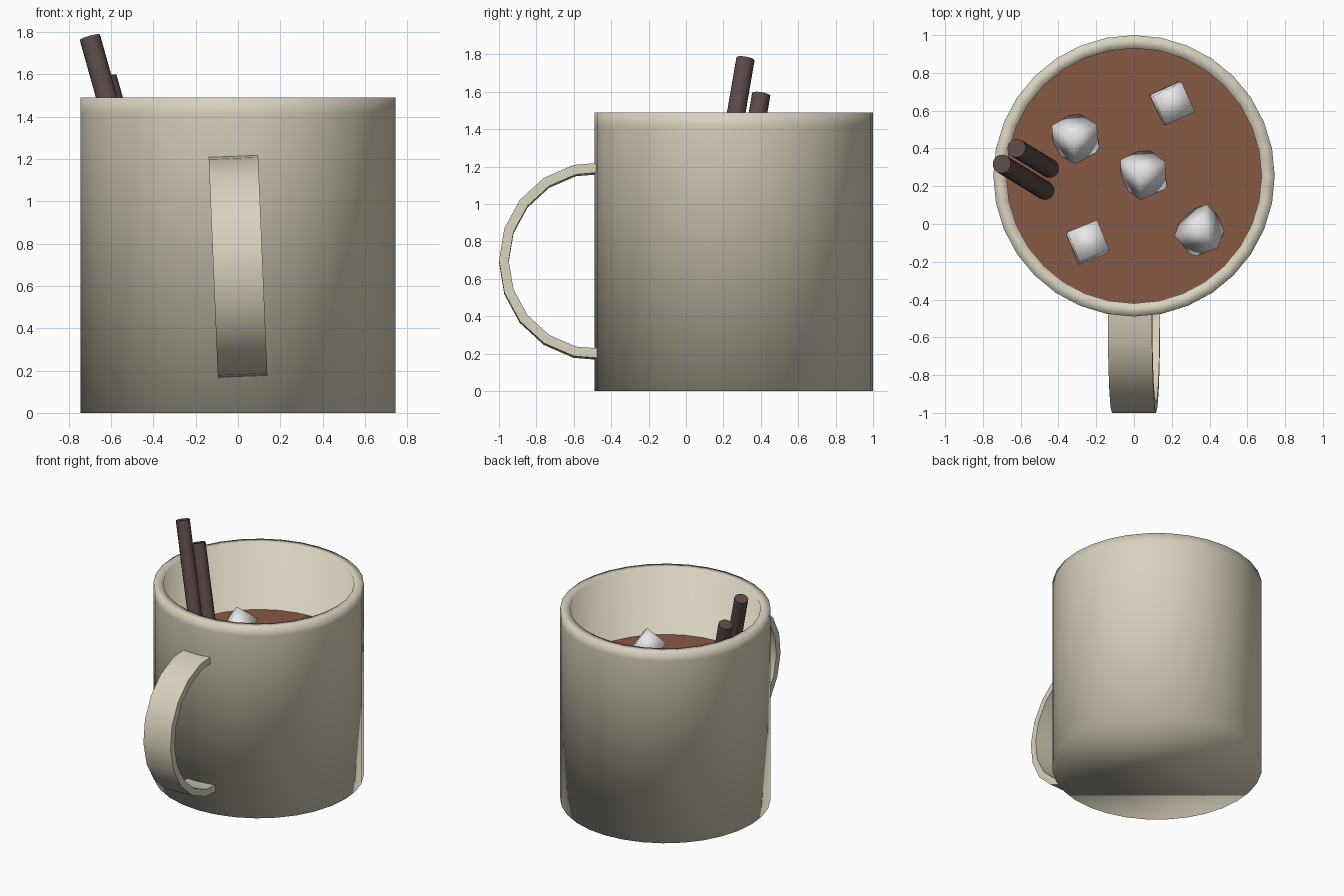
import bpy, bmesh, math
from mathutils import Vector, Matrix, Euler

if "Cube" in bpy.data.objects:
    bpy.data.objects.remove(bpy.data.objects["Cube"])

CY = 0.255      # mug axis in y
SEG = 32


def material(name, rgb):
    m = bpy.data.materials.new(name)
    m.diffuse_color = (*rgb, 1)
    m.use_nodes = True
    m.node_tree.nodes["Principled BSDF"].inputs["Base Color"].default_value = m.diffuse_color
    return m


cream = material("cream_ceramic", (0.69, 0.64, 0.51))
cocoa = material("cocoa_brown", (0.25, 0.10, 0.06))
white = material("marshmallow_white", (0.8, 0.8, 0.8))
bark = material("dark_cinnamon", (0.105, 0.07, 0.066))


def make(name, bm, mat, angle=None):
    """Turn a bmesh into a smooth object, keeping edges over angle sharp."""
    bmesh.ops.recalc_face_normals(bm, faces=bm.faces)
    me = bpy.data.meshes.new(name)
    bm.to_mesh(me)
    bm.free()
    me.materials.append(mat)
    me.shade_smooth()
    if angle:
        me.set_sharp_from_angle(angle=math.radians(angle))
    ob = bpy.data.objects.new(name, me)
    bpy.context.collection.objects.link(ob)
    return ob


# Mug body: profile turned around the axis, closed by two end faces
profile = [(0.745, 0), (0.745, 1.42), (0.745, 1.49), (0.675, 1.49), (0.675, 0.07)]
bm = bmesh.new()
rings = [[bm.verts.new((r * math.cos(2 * math.pi * i / SEG),
                        CY + r * math.sin(2 * math.pi * i / SEG), z))
          for i in range(SEG)] for r, z in profile]
for a, b in zip(rings, rings[1:]):
    for i in range(SEG):
        j = (i + 1) % SEG
        bm.faces.new((a[i], a[j], b[j], b[i]))
bm.faces.new(rings[0])
bm.faces.new(rings[-1])
make("mug_body", bm, cream)

# Drink surface
bm = bmesh.new()
bmesh.ops.create_circle(bm, cap_ends=True, segments=SEG, radius=0.675,
                        matrix=Matrix.Translation((0, CY, 0.97)))
drink = make("hot_chocolate", bm, cocoa)
if drink.data.polygons[0].normal.z < 0:
    drink.data.flip_normals()

# Handle: flat band swept along a half circle, leaning slightly sideways
bm = bmesh.new()
sections = []
lean = math.radians(-2.4)
for k in range(11):
    t = math.radians(95 - 19 * k)
    ring = []
    for r, x in ((0.527, -0.117), (0.527, 0.117), (0.475, 0.117), (0.475, -0.117)):
        p = Vector((x, -0.473 - r * math.cos(t), r * math.sin(t)))
        p = Matrix.Rotation(lean, 3, 'Y') @ p
        ring.append(bm.verts.new(p + Vector((0, 0, 0.693))))
    sections.append(ring)
for a, b in zip(sections, sections[1:]):
    for i in range(4):
        j = (i + 1) % 4
        bm.faces.new((a[i], a[j], b[j], b[i]))
bm.faces.new(sections[0])
bm.faces.new(sections[-1])
make("handle", bm, cream, 30)

# Cinnamon sticks: parallel leaning rods, given by top centre
axis = Vector((-0.28, 0.172, 1)).normalized()
for n, (top, length) in enumerate((((-0.70, 0.318, 1.775), 1.2),
                                   ((-0.622, 0.402, 1.585), 1.0)), 1):
    bm = bmesh.new()
    mat = (Matrix.Translation(Vector(top) - axis * length / 2)
           @ axis.to_track_quat('Z', 'Y').to_matrix().to_4x4())
    bmesh.ops.create_cone(bm, cap_ends=True, segments=16, radius1=0.05,
                          radius2=0.05, depth=length, matrix=mat)
    make(f"cinnamon_stick_{n}", bm, bark, 30)

# Marshmallows: tumbled cubes floating in the drink
cubes = [((-0.31, 0.455, 0.995), (42, 30, 30)),
         ((0.05, 0.265, 0.995), (40, 28, 25)),
         ((0.20, 0.64, 1.0), (6, 6, 25)),
         ((-0.245, -0.10, 1.0), (-6, 5, 22)),
         ((0.35, -0.035, 0.99), (35, -35, 20))]
for n, (loc, rot) in enumerate(cubes, 1):
    bm = bmesh.new()
    e = Euler([math.radians(a) for a in rot])
    bmesh.ops.create_cube(bm, size=0.17,
                          matrix=Matrix.Translation(loc) @ e.to_matrix().to_4x4())
    make(f"marshmallow_{n}", bm, white)
